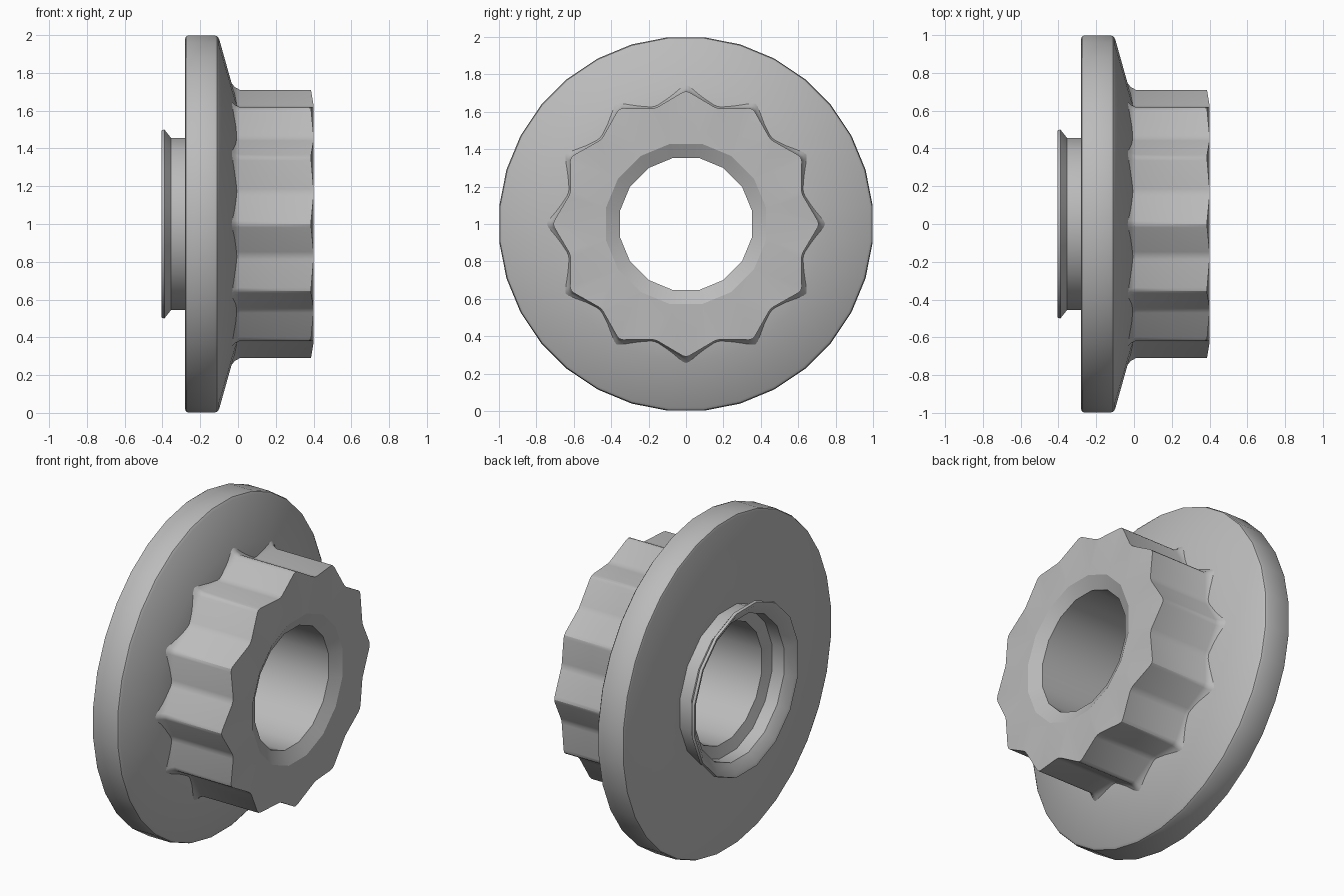
import bpy, bmesh, math
from mathutils import Vector

cube = bpy.data.objects.get("Cube")
if cube:
    bpy.data.objects.remove(cube)

steel = bpy.data.materials.new("grey steel")
steel.use_nodes = True
grey = (0.5, 0.5, 0.5, 1)
steel.diffuse_color = grey
steel.node_tree.nodes["Principled BSDF"].inputs["Base Color"].default_value = grey

AXIS_Z = 1.0


def finish(name, bm, angle=30):
    bmesh.ops.recalc_face_normals(bm, faces=bm.faces)
    mesh = bpy.data.meshes.new(name)
    bm.to_mesh(mesh)
    bm.free()
    mesh.materials.append(steel)
    obj = bpy.data.objects.new(name, mesh)
    obj.location.z = AXIS_Z
    bpy.context.collection.objects.link(obj)
    bpy.ops.object.select_all(action='DESELECT')
    obj.select_set(True)
    bpy.context.view_layer.objects.active = obj
    bpy.ops.object.shade_smooth_by_angle(angle=math.radians(angle))
    return obj


def circle(n, r):
    """Points (y, z) of a polygon with a flat side on top."""
    return [(r * math.cos((i + 0.5) * math.tau / n),
             r * math.sin((i + 0.5) * math.tau / n)) for i in range(n)]


def add_ring(bm, x, outline):
    return [bm.verts.new((x, y, z)) for y, z in outline]


def bridge(bm, a, b):
    n = len(a)
    for i in range(n):
        bm.faces.new((a[i], a[(i + 1) % n], b[(i + 1) % n], b[i]))


def lathe(name, profile, sides):
    """Revolve a closed (x, radius) profile around the x axis."""
    bm = bmesh.new()
    rings = [add_ring(bm, x, circle(sides, r)) for x, r in profile]
    for a, b in zip(rings, rings[1:] + rings[:1]):
        bridge(bm, a, b)
    return finish(name, bm)


def star(tip, valley, points=12, cut=0.11):
    """Star outline with every corner slightly rounded."""
    n = points * 2
    corners = [Vector((math.cos(i * math.tau / n), math.sin(i * math.tau / n)))
               * (valley if i % 2 else tip) for i in range(n)]
    out = []
    for i, c in enumerate(corners):
        p = c.lerp(corners[i - 1], cut)
        q = c.lerp(corners[(i + 1) % n], cut)
        out += [p, (p + q) / 4 + c / 2, q]
    return out


# Wide washer flange with a conical front
lathe("flange", [(-0.28, 0.44), (-0.28, 0.985), (-0.275, 0.998), (-0.265, 1.003),
                 (-0.125, 1.003), (-0.11, 0.998), (-0.1, 0.985),
                 (-0.03, 0.735), (0.0, 0.63), (0.0, 0.44)], 32)

# Collar and bore: front chamfer, hole, rear recess and flared lip
lathe("collar_and_bore", [(0.4, 0.437), (0.36, 0.36), (-0.26, 0.36), (-0.28, 0.43),
                          (-0.36, 0.43), (-0.4, 0.485), (-0.405, 0.505),
                          (-0.39, 0.51), (-0.355, 0.465), (-0.28, 0.465)], 16)

# Twelve-point hub with a fillet at its foot and lowered tips at the end
bm = bmesh.new()
sections = [(-0.035, 1.05), (-0.015, 1.02), (0.01, 1.0), (0.39, 1.0)]
rings = [add_ring(bm, x, [p * s for p in star(0.715, 0.639)]) for x, s in sections]
for a, b in zip(rings, rings[1:]):
    bridge(bm, a, b)
end = rings[-1]
for v in end:
    radius = math.hypot(v.co.y, v.co.z)
    v.co.x = 0.4 - 0.014 * max(0, min(1, (radius - 0.645) / 0.065))
hole = add_ring(bm, 0.4, circle(16, 0.437))
edges = [bm.edges.new((hole[i - 1], hole[i])) for i in range(len(hole))]
edges += [bm.edges.get((end[i - 1], end[i])) for i in range(len(end))]
bmesh.ops.triangle_fill(bm, edges=edges, use_beauty=True, normal=(1, 0, 0))
finish("twelve_point_hub", bm)
